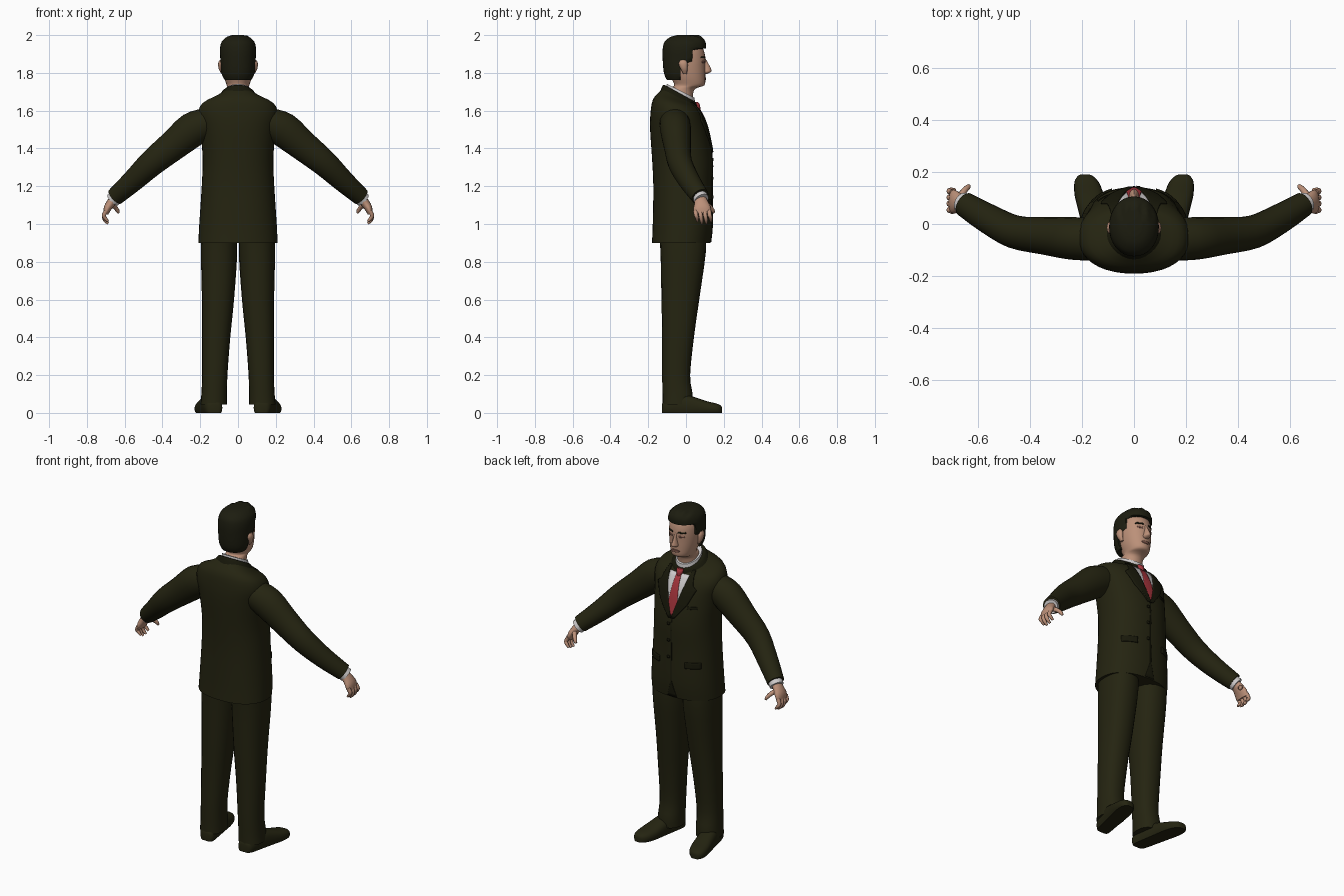
import bpy, bmesh, math
from mathutils import Vector
from mathutils.bvhtree import BVHTree

if "Cube" in bpy.data.objects:
    bpy.data.objects.remove(bpy.data.objects["Cube"])


def mat(name, r, g, b):
    m = bpy.data.materials.new(name)
    m.diffuse_color = (r, g, b, 1)
    m.use_nodes = True
    m.node_tree.nodes["Principled BSDF"].inputs["Base Color"].default_value = m.diffuse_color
    return m


SUIT = mat("dark olive suit", .018, .0175, .0055)
TRIM = mat("darker suit trim", .009, .009, .003)
HAIR = mat("dark hair", .012, .012, .005)
SKIN = mat("skin", .50, .28, .19)
LIP = mat("lip and lid", .24, .11, .08)
SHIRT = mat("white shirt", .62, .60, .60)
TIE = mat("red tie", .38, .035, .045)


def finish(name, verts, faces, material, mirror=False, angle=50):
    me = bpy.data.meshes.new(name)
    me.from_pydata(verts, [], faces)
    bm = bmesh.new()
    bm.from_mesh(me)
    bmesh.ops.recalc_face_normals(bm, faces=bm.faces)
    bm.to_mesh(me)
    bm.free()
    me.materials.append(material)
    ob = bpy.data.objects.new(name, me)
    bpy.context.collection.objects.link(ob)
    bpy.ops.object.select_all(action='DESELECT')
    ob.select_set(True)
    bpy.context.view_layer.objects.active = ob
    bpy.ops.object.shade_smooth_by_angle(angle=math.radians(angle))
    if mirror:
        ob.modifiers.new("mirror", 'MIRROR')
    return ob


def flat(z, cy, rx, ry, tilt=0, cx=0):
    """Horizontal ring: centre, side vector, depth vector."""
    return (cx, cy, z, rx, 0, 0, 0, ry, tilt * ry)


def loft(name, rings, material, n=24, power=2.0, mirror=False, steps=3, fix=None):
    """Skin smoothly interpolated superellipse rings and cap both ends."""
    R = []
    for i in range(len(rings) - 1):
        p = [rings[max(i - 1, 0)], rings[i], rings[i + 1], rings[min(i + 2, len(rings) - 1)]]
        for s in range(steps):
            t = s / steps
            R.append([.5 * (2 * b + (c - a) * t + (2 * a - 5 * b + 4 * c - d) * t * t
                            + (3 * b - a - 3 * c + d) * t ** 3) for a, b, c, d in zip(*p)])
    R.append(rings[-1])
    verts, faces = [], []
    for r in R:
        c, u, v = Vector(r[:3]), Vector(r[3:6]), Vector(r[6:])
        for k in range(n):
            a = 2 * math.pi * k / n
            co, si = math.cos(a), math.sin(a)
            q = c + u * math.copysign(abs(co) ** (2 / power), co) \
                  + v * math.copysign(abs(si) ** (2 / power), si)
            verts.append(fix(q) if fix else q)
    for i in range(len(R) - 1):
        for k in range(n):
            k2 = (k + 1) % n
            faces.append((i * n + k, i * n + k2, (i + 1) * n + k2, (i + 1) * n + k))
    faces.append(tuple(range(n)))
    faces.append(tuple(range((len(R) - 1) * n, len(R) * n)))
    return finish(name, verts, faces, material, mirror)


def tube(name, pts, material, n=16, mirror=True, steps=3):
    """Limb through (x, y, z, thickness, depth) stations."""
    rings = []
    for i, p in enumerate(pts):
        d = (Vector(pts[min(i + 1, len(pts) - 1)][:3]) - Vector(pts[max(i - 1, 0)][:3])).normalized()
        u = Vector((0, 1, 0)).cross(d).normalized()
        v = d.cross(u)
        rings.append(tuple(p[:3]) + tuple(u * p[3]) + tuple(v * p[4]))
    return loft(name, rings, material, n, 2, mirror, steps)


def surface(ob):
    me = ob.data
    return BVHTree.FromPolygons([v.co.copy() for v in me.vertices], [tuple(p.vertices) for p in me.polygons])


def patch(name, tree, rows, off, material, mirror=False, cols=8, steps=5):
    """Thin plate hugging the chest or face, rows are (z, x0, x1) from top down."""
    R = []
    for a, b in zip(rows, rows[1:]):
        R += [[p + (q - p) * s / steps for p, q in zip(a, b)] for s in range(steps)]
    R.append(rows[-1])
    verts, faces, y = [], [], .06
    for z, x0, x1 in R:
        for j in range(cols + 1):
            x = x0 + (x1 - x0) * j / cols
            hit = tree.ray_cast(Vector((x, 1, z)), Vector((0, -1, 0)))[0]
            y = hit.y if hit else y
            verts.append((x, y + off, z))
    w = cols + 1
    for i in range(len(R) - 1):
        for j in range(cols):
            faces.append((i * w + j, i * w + j + 1, (i + 1) * w + j + 1, (i + 1) * w + j))
    ob = finish(name, verts, faces, material)
    if ob.data.polygons[0].normal.y < 0:
        ob.data.flip_normals()
    s = ob.modifiers.new("thickness", 'SOLIDIFY')
    s.thickness, s.offset = off + .002, -1
    if mirror:
        ob.modifiers.new("mirror", 'MIRROR')
    return ob


# Jacket body and sleeves
jacket = loft("jacket", [flat(.90, -.025, .21, .155), flat(1.0, -.018, .205, .158),
                         flat(1.2, -.017, .192, .156), flat(1.35, -.02, .187, .16),
                         flat(1.5, -.038, .2, .152), flat(1.58, -.05, .213, .138, -.05),
                         flat(1.635, -.055, .19, .12, -.2), flat(1.66, -.04, .125, .1, -.4),
                         flat(1.675, -.03, .085, .085, -.55)], SUIT, 40, 2.3)
chest = surface(jacket)
tube("sleeve", [(.15, -.06, 1.54, .08, .08), (.24, -.055, 1.5, .092, .082), (.35, -.045, 1.41, .08, .072),
                (.46, -.03, 1.32, .07, .064), (.56, .02, 1.225, .058, .057), (.65, .075, 1.145, .048, .048)], SUIT, 20)
tube("shirt_cuff", [(.63, .065, 1.16, .04, .04), (.662, .083, 1.128, .04, .04)], SHIRT)

# Jacket front: shirt opening, tie, lapels, seam, pockets, buttons
patch("shirt_front", chest, [(1.622, -.065, .065), (1.52, -.05, .05), (1.39, -.003, .003)], .003, SHIRT)
patch("tie", chest, [(1.62, -.014, .014), (1.46, -.03, .03), (1.395, -.004, .004)], .007, TIE)
loft("tie_knot", [flat(1.605, .062, .013, .014), flat(1.63, .058, .021, .016), flat(1.645, .05, .02, .014)], TIE, 12)
patch("lapel", chest, [(1.645, .07, .085), (1.575, .058, .105), (1.555, .052, .128),
                       (1.47, .028, .09), (1.38, .0, .018)], .009, TRIM, True)
patch("front_seam", chest, [(1.385, -.003, .003), (1.0, -.003, .003), (.905, -.03, .03)], .003, TRIM)
patch("pocket_flap", chest, [(1.13, .085, .165), (1.095, .085, .165)], .007, TRIM, True)
patch("breast_pocket", chest, [(1.46, -.14, -.09), (1.445, -.14, -.09)], .004, TRIM)
for z in (1.35, 1.25, 1.15):
    patch("button", chest, [(z, .01, .024), (z - .014, .01, .024)], .007, TRIM, cols=2, steps=2)
loft("jacket_collar", [flat(1.655, -.038, .115, .1, -.45), flat(1.685, -.032, .09, .09, -.55),
                       flat(1.69, -.03, .078, .08, -.55)], TRIM, 28)
loft("shirt_collar", [flat(1.66, -.03, .076, .081, -.5), flat(1.705, -.028, .07, .073, -.5)], SHIRT, 28)

# Trousers and shoes
loft("trouser_leg", [flat(.98, -.02, .09, .125, cx=.1), flat(.85, -.015, .096, .12, cx=.1),
                     flat(.6, -.03, .085, .1, cx=.106), flat(.4, -.042, .075, .084, cx=.116),
                     flat(.2, -.052, .067, .074, cx=.123), flat(.1, -.045, .068, .08, cx=.126),
                     flat(.045, -.045, .07, .08, cx=.128)], SUIT, 20, 2.3, True)
loft("shoe", [(.15 + .2 * y, y, h * .4, w, 0, 0, 0, 0, h * .6) for y, w, h in
              ((-.127, .025, .045), (-.11, .045, .07), (-.03, .05, .1), (.04, .053, .085),
               (.11, .056, .062), (.16, .047, .05), (.185, .028, .038), (.191, .012, .025))],
     SUIT, 20, 2.6, True, fix=lambda q: Vector((q.x, q.y, max(q.z, 0))))

# Hands
tube("palm", [(.645, .07, 1.145, .026, .03), (.67, .08, 1.115, .024, .036),
              (.69, .085, 1.085, .021, .046), (.7, .086, 1.055, .014, .044)], SKIN)
for i in range(4):
    y, dz = .05 + .024 * i, (.012, 0, .002, .012)[i]
    tube("finger", [(.698, y, 1.07, .012, .012), (.71, y + .004, 1.045, .011, .011),
                    (.704, y + .008, 1.02 + dz, .01, .01), (.688, y + .01, 1.002 + dz, .006, .006)], SKIN, 8)
tube("thumb", [(.672, .1, 1.105, .015, .015), (.652, .128, 1.09, .012, .012),
               (.637, .143, 1.07, .01, .01), (.632, .147, 1.058, .005, .005)], SKIN, 8)

# Head and face
head = loft("head", [flat(1.62, -.025, .062, .062), flat(1.70, -.025, .06, .064), flat(1.722, -.008, .058, .07),
                     flat(1.735, .018, .06, .08), flat(1.775, .012, .073, .09), flat(1.83, .002, .083, .1),
                     flat(1.88, -.004, .086, .106), flat(1.93, -.01, .083, .1), flat(1.97, -.012, .055, .07)],
            SKIN, 32, 2.1)
face = surface(head)
loft("nose", [flat(1.795, .1, .012, .012), flat(1.805, .105, .02, .027), flat(1.82, .103, .016, .03),
              flat(1.85, .098, .009, .02), flat(1.875, .092, .008, .012)], SKIN, 12)
loft("ear", [flat(1.795, -.005, .006, .01, cx=.082), flat(1.82, -.01, .012, .018, cx=.09),
             flat(1.85, -.015, .014, .024, cx=.091), flat(1.868, -.015, .007, .014, cx=.09)], SKIN, 12, mirror=True)
patch("eyebrow", face, [(1.886, .018, .056), (1.878, .016, .06)], .004, HAIR, True, steps=2)
patch("eye", face, [(1.862, .022, .05), (1.853, .02, .052)], .002, LIP, True, steps=2)
patch("mouth", face, [(1.776, -.018, .018), (1.77, -.028, .028), (1.762, -.016, .016)], .004, LIP, steps=2)


# Hair cap, cut back around the face and behind the ears
def hairline(q):
    if q.z < 1.925:
        q.y = min(q.y, .035 if q.z > 1.84 else -.03)
    elif q.y > .02 and q.z > 1.94:
        q.z += .004 * math.sin(q.x * 160)
    q.z = min(q.z, 2.0)
    return q


loft("hair", [flat(1.762, -.035, .07, .066), flat(1.80, -.022, .088, .095), flat(1.88, -.014, .094, .11),
              flat(1.93, -.009, .095, .114), flat(1.965, -.005, .086, .108), flat(1.99, .0, .06, .082),
              flat(2.0, .004, .03, .05)], HAIR, 32, 2.1, steps=4, fix=hairline)
